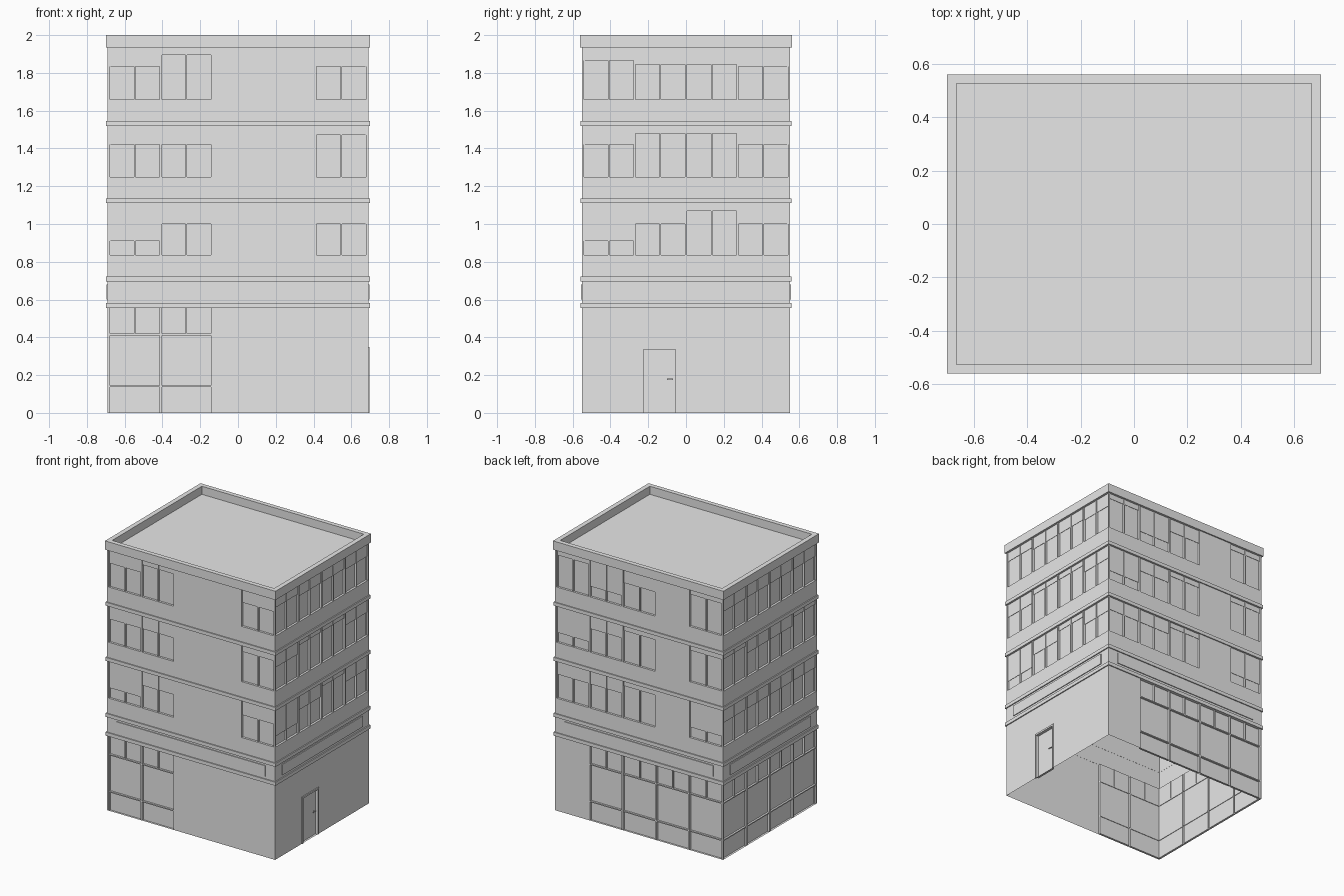
import bpy, bmesh, math, random
from mathutils import Matrix, Vector

random.seed(4)
if "Cube" in bpy.data.objects:
    bpy.data.objects.remove(bpy.data.objects["Cube"])

grey = bpy.data.materials.new("plain_grey")
grey.use_nodes = True
grey.diffuse_color = (0.8, 0.8, 0.8, 1)
grey.node_tree.nodes["Principled BSDF"].inputs["Base Color"].default_value = (0.8, 0.8, 0.8, 1)

HALF_X, HALF_Y, TOP = 0.69, 0.55, 2.0
ROOF = 1.94
PITCH, PIER = 0.273, 0.012
RECESS = 0.016
FLOORS = [(0.835, 1.11), (1.25, 1.52), (1.66, 1.935)]
SHOP_TOP = 0.555


def finish(name, bm):
    mesh = bpy.data.meshes.new(name)
    bm.to_mesh(mesh)
    bm.free()
    mesh.materials.append(grey)
    obj = bpy.data.objects.new(name, mesh)
    bpy.context.collection.objects.link(obj)
    return obj


def quad(bm, *points):
    bm.faces.new([bm.verts.new(p) for p in points])


def box(bm, lo, hi):
    lo, hi = Vector(lo), Vector(hi)
    mat = Matrix.Translation((lo + hi) / 2) @ Matrix.Diagonal((hi - lo).to_4d())
    bmesh.ops.create_cube(bm, size=1, matrix=mat)


def ring(name, outer, inner, z0, z1):
    """Rectangular band with an open middle."""
    bm = bmesh.new()
    loops = []
    for (x, y), z in ((outer, z0), (outer, z1), (inner, z1), (inner, z0)):
        loops.append([bm.verts.new((sx * x, sy * y, z))
                      for sx, sy in ((-1, -1), (1, -1), (1, 1), (-1, 1))])
    for a, b in zip(loops, loops[1:] + loops[:1]):
        for i in range(4):
            j = (i + 1) % 4
            bm.faces.new((a[i], a[j], b[j], b[i]))
    return finish(name, bm)


def opening(bm, y, u0, u1, z0, z1):
    """Recessed pane with its four reveals."""
    b = y + RECESS
    quad(bm, (u0, b, z0), (u1, b, z0), (u1, b, z1), (u0, b, z1))
    quad(bm, (u0, y, z0), (u0, b, z0), (u0, b, z1), (u0, y, z1))
    quad(bm, (u1, b, z0), (u1, y, z0), (u1, y, z1), (u1, b, z1))
    quad(bm, (u0, y, z0), (u1, y, z0), (u1, b, z0), (u0, b, z0))
    quad(bm, (u0, b, z1), (u1, b, z1), (u1, y, z1), (u0, y, z1))


def build_side(name, turn, half, dist, bays, upper, shop, drops, door=False):
    """Each side is made facing the front, then turned about z."""
    y = -dist
    wall, panes, bars, blinds, sign = (bmesh.new() for _ in range(5))
    edges = [((i - bays / 2) * PITCH + PIER / 2, (i + 1 - bays / 2) * PITCH - PIER / 2)
             for i in range(bays)]
    holes = [(*edges[i], 0, SHOP_TOP) for i in shop]
    holes += [(*edges[i], *f) for f in FLOORS for i in upper]
    if door:
        holes.append((-0.225, -0.055, 0, 0.335))

    # Wall sheet with the openings left out
    us = sorted({-half, half} | {u for h in holes for u in h[:2]})
    zs = sorted({0, ROOF} | {z for h in holes for z in h[2:]})
    for u0, u1 in zip(us, us[1:]):
        for z0, z1 in zip(zs, zs[1:]):
            cu, cz = (u0 + u1) / 2, (z0 + z1) / 2
            if not any(a < cu < b and c < cz < d for a, b, c, d in holes):
                quad(wall, (u0, y, z0), (u1, y, z0), (u1, y, z1), (u0, y, z1))
    bmesh.ops.remove_doubles(wall, verts=wall.verts, dist=1e-5)
    for h in holes:
        opening(panes, y, *h)

    # Window bars, shop rails and blinds
    front, back = y + 0.002, y + RECESS + 0.004
    for i in shop:
        u0, u1 = edges[i]
        mid = (u0 + u1) / 2
        for z in (0.14, 0.415):
            box(bars, (u0, front, z - 0.004), (u1, back, z + 0.004))
        box(bars, (mid - 0.004, front, 0.419), (mid + 0.004, back, SHOP_TOP))
    for f, (z0, z1) in enumerate(FLOORS):
        for k, i in enumerate(upper):
            u0, u1 = edges[i]
            mid = (u0 + u1) / 2
            box(bars, (mid - 0.004, front, z0), (mid + 0.004, back, z1))
            drop = drops[f][k] if drops else random.choice((0.04, 0.1, 0.1, 0.2))
            box(blinds, (u0, y + 0.007, z1 - drop), (u1, y + 0.009, z1))

    # Long fascia plate between the two lower ledges
    box(sign, (-half + 0.08, y - 0.006, 0.6), (half - 0.08, y, 0.68))

    parts = {"wall": wall, "window_panes": panes, "window_bars": bars,
             "blinds": blinds, "fascia_plate": sign}
    if door:
        frame, handle = bmesh.new(), bmesh.new()
        for u0, u1 in ((-0.238, -0.225), (-0.055, -0.042)):
            box(frame, (u0, y - 0.006, 0), (u1, y + 0.004, 0.335))
        box(frame, (-0.238, y - 0.006, 0.335), (-0.042, y + 0.004, 0.348))
        box(handle, (-0.1, y + 0.002, 0.175), (-0.07, y + 0.006, 0.181))
        box(handle, (-0.077, y + 0.004, 0.175), (-0.071, y + RECESS, 0.181))
        parts.update(door_frame=frame, door_handle=handle)
    for part, bm in parts.items():
        bm.transform(Matrix.Rotation(turn * math.pi / 2, 4, "Z"))
        finish(f"{name}_{part}", bm)


front_drops = [(0.2, 0.11, 0.11), (0.1, 0.1, 0.05), (0.1, 0.04, 0.1)]
door_drops = [(0.2, 0.11, 0.04, 0.11), (0.1, 0.04, 0.04, 0.1), (0.07, 0.09, 0.09, 0.1)]
every = range(4)
build_side("front", 0, HALF_X, HALF_Y, 5, (0, 1, 4), (0, 1), front_drops)
build_side("left", 1, HALF_Y, HALF_X, 4, every, (), door_drops, door=True)
build_side("back", 2, HALF_X, HALF_Y, 5, (0, 1, 2, 4), (1, 2, 3, 4), None)
build_side("right", 3, HALF_Y, HALF_X, 4, every, every, None)

# Ledges and parapet
walls = (HALF_X - 0.001, HALF_Y - 0.001)
for n, z in enumerate((0.555, 0.695, 1.11, 1.52)):
    ring(f"ledge_{n + 1}", (0.698, 0.558), walls, z, z + 0.026)
ring("parapet", (0.7, 0.56), (0.665, 0.526), 1.935, TOP)

# Flat roof inside the parapet
roof = bmesh.new()
quad(roof, *[(sx * 0.68, sy * 0.54, ROOF) for sx, sy in ((-1, -1), (1, -1), (1, 1), (-1, 1))])
finish("roof", roof)
